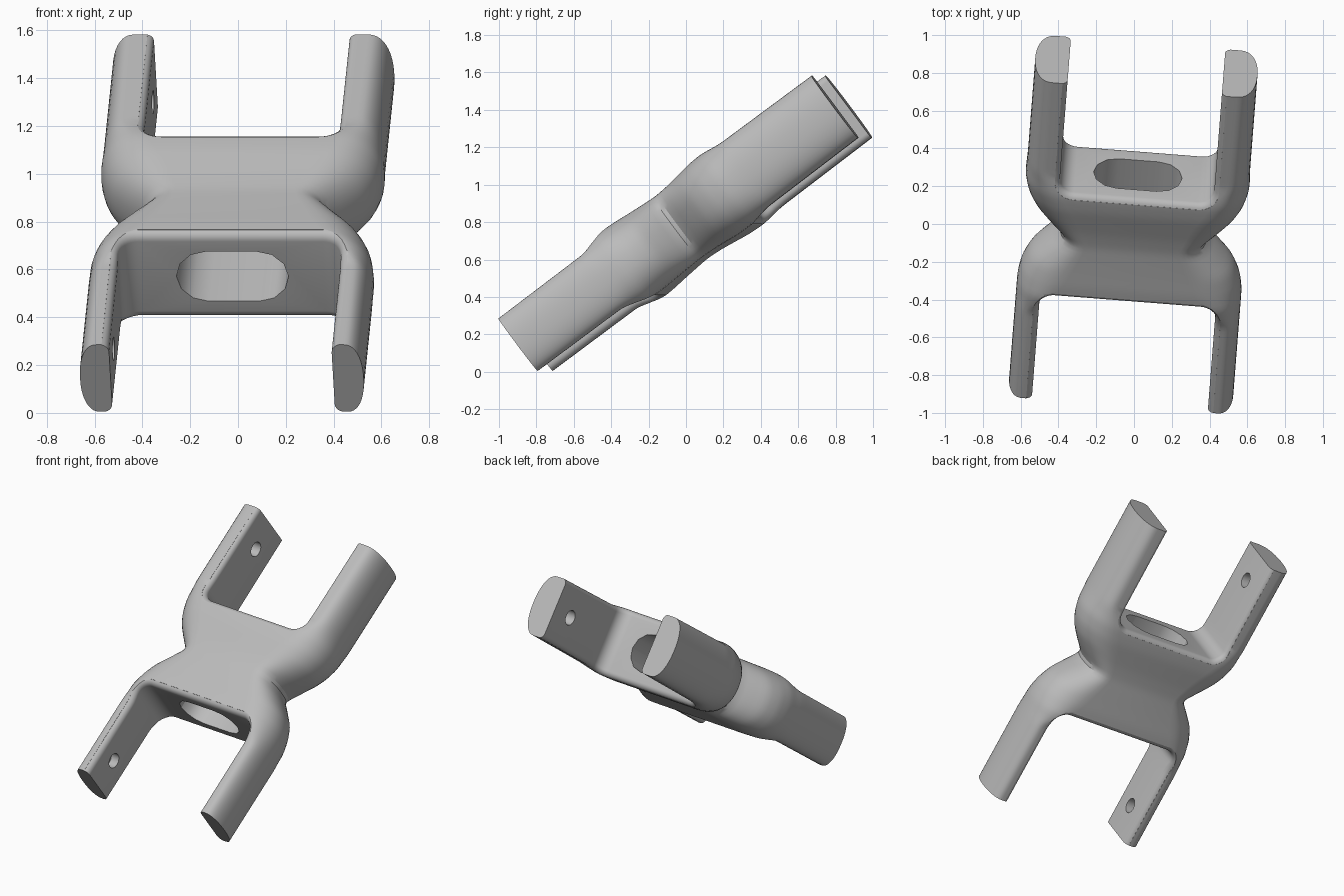
import bpy, bmesh, math

cube = bpy.data.objects.get("Cube")
if cube:
    bpy.data.objects.remove(cube, do_unlink=True)

# Stations along the length: position, half width, half height, side rounding
STATIONS = [
    (-1.075, .595, .175, .075), (-.5, .595, .178, .08), (-.38, .595, .222, .18),
    (-.29, .58, .222, .23), (-.2, .54, .215, .23), (-.12, .465, .21, .19),
    (-.03, .375, .205, .13), (.06, .465, .21, .19), (.14, .535, .22, .23),
    (.22, .575, .23, .23), (.31, .595, .232, .2), (.43, .59, .212, .11),
    (1.045, .59, .207, .1)]
START, END = STATIONS[0][0], STATIONS[-1][0]


def linear(u):
    u = min(max(u, START), END)
    for a, b in zip(STATIONS, STATIONS[1:]):
        if u <= b[0]:
            t = (u - a[0]) / (b[0] - a[0])
            return [p + (q - p) * t for p, q in zip(a, b)][1:]
    return STATIONS[-1][1:]


def shape(u):
    """Softened half width, half height and rounding at u."""
    rows = [linear(u + k * .012) for k in range(-2, 3)]
    return [sum(c) / len(rows) for c in zip(*rows)]


def loft(name, rings):
    bm = bmesh.new()
    loops = [[bm.verts.new(p) for p in ring] for ring in rings]
    n = len(loops[0])
    for a, b in zip(loops, loops[1:]):
        for i in range(n):
            j = (i + 1) % n
            bm.faces.new((a[i], a[j], b[j], b[i]))
    bm.faces.new(loops[0][::-1])
    bm.faces.new(loops[-1])
    bmesh.ops.recalc_face_normals(bm, faces=bm.faces)
    mesh = bpy.data.meshes.new(name)
    bm.to_mesh(mesh)
    bm.free()
    obj = bpy.data.objects.new(name, mesh)
    bpy.context.collection.objects.link(obj)
    return obj


def body_ring(u):
    w, h, r = shape(u)
    steps = 10
    quarter = []
    for i in range(steps + 1):
        t = math.pi / 2 * i / steps
        quarter.append((w - r + r * math.cos(t) ** .9, h * math.sin(t) ** .9 if i else 0))
    quarter[-1] = (w - r, h)
    top = quarter + [(-x, z) for x, z in reversed(quarter)]
    low = [(x, -z) for x, z in reversed(top[1:-1])]
    return [(x, u, z) for x, z in top + low]


def fork_gap(name, side, inner, edge, corner, flare):
    """Gap between two arms, flared so that its rims come out rounded."""
    levels = [(flare * (1 - math.cos(t)), flare * (math.sin(t) - 1))
              for t in (math.radians(a) for a in range(0, 76, 15))]
    levels.append((flare, .1))
    levels = [(d, z, -1) for d, z in reversed(levels)] + [(d, z, 1) for d, z in levels]
    rings = []
    for d, dz, sign in levels:
        half = [(inner + d, v) for v in (1.3, .8, .56, .53, .5, .47)]
        for i in range(9):
            t = math.pi / 2 * i / 8
            half.append((inner - corner + (corner + d) * math.cos(t),
                         edge + corner - (corner + d) * math.sin(t)))
        outline = half + [(-x, v) for x, v in reversed(half)]
        rings.append([(x, side * v, sign * (shape(side * v)[1] + dz)) for x, v in outline])
    return loft(name, rings)


def circle(r, count):
    return [(r * math.cos(2 * math.pi * i / count), r * math.sin(2 * math.pi * i / count))
            for i in range(count)]


# Main body: one loft from end to end
count = 90
fork = loft("double_fork", [body_ring(START + (END - START) * i / count)
                            for i in range(count + 1)])

# Cutters: both gaps, the oblong bore and the blind pin holes
cutters = [fork_gap("front_gap", -1, .467, .365, .08, .04),
           fork_gap("back_gap", 1, .41, .325, .08, .035)]
slot = [(x + math.copysign(.105, x), z) for x, z in circle(.13, 12) if abs(x) > .01]
slot += [(s * .105, t * .13) for s in (1, -1) for t in (1, -1)]
slot.sort(key=lambda p: math.atan2(p[1], p[0]))
cutters.append(loft("oblong_bore", [[(x, v, z) for x, z in slot] for v in (-.6, .6)]))
for u, depth in ((-.87, .53), (.85, .5)):
    pin = [[(x, u + a, b) for a, b in circle(.05, 16)] for x in (-depth, depth)]
    cutters.append(loft("pin_hole", pin))

bpy.context.view_layer.objects.active = fork
for cutter in cutters:
    mod = fork.modifiers.new(cutter.name, "BOOLEAN")
    mod.operation = "DIFFERENCE"
    mod.solver = "EXACT"
    mod.object = cutter
    bpy.ops.object.modifier_apply(modifier=mod.name)
for cutter in cutters:
    bpy.data.objects.remove(cutter, do_unlink=True)

# Single grey finish
grey = bpy.data.materials.new("plain_grey")
grey.use_nodes = True
colour = (.5, .5, .5, 1)
grey.diffuse_color = colour
grey.node_tree.nodes["Principled BSDF"].inputs["Base Color"].default_value = colour
fork.data.materials.clear()
fork.data.materials.append(grey)

# Tilted, slightly turned pose
fork.rotation_euler = (math.radians(36.87), 0, math.radians(-4.5))
fork.location = (0, 0, .79)
bpy.ops.object.select_all(action="DESELECT")
fork.select_set(True)
bpy.ops.object.shade_smooth_by_angle(angle=math.radians(30))
